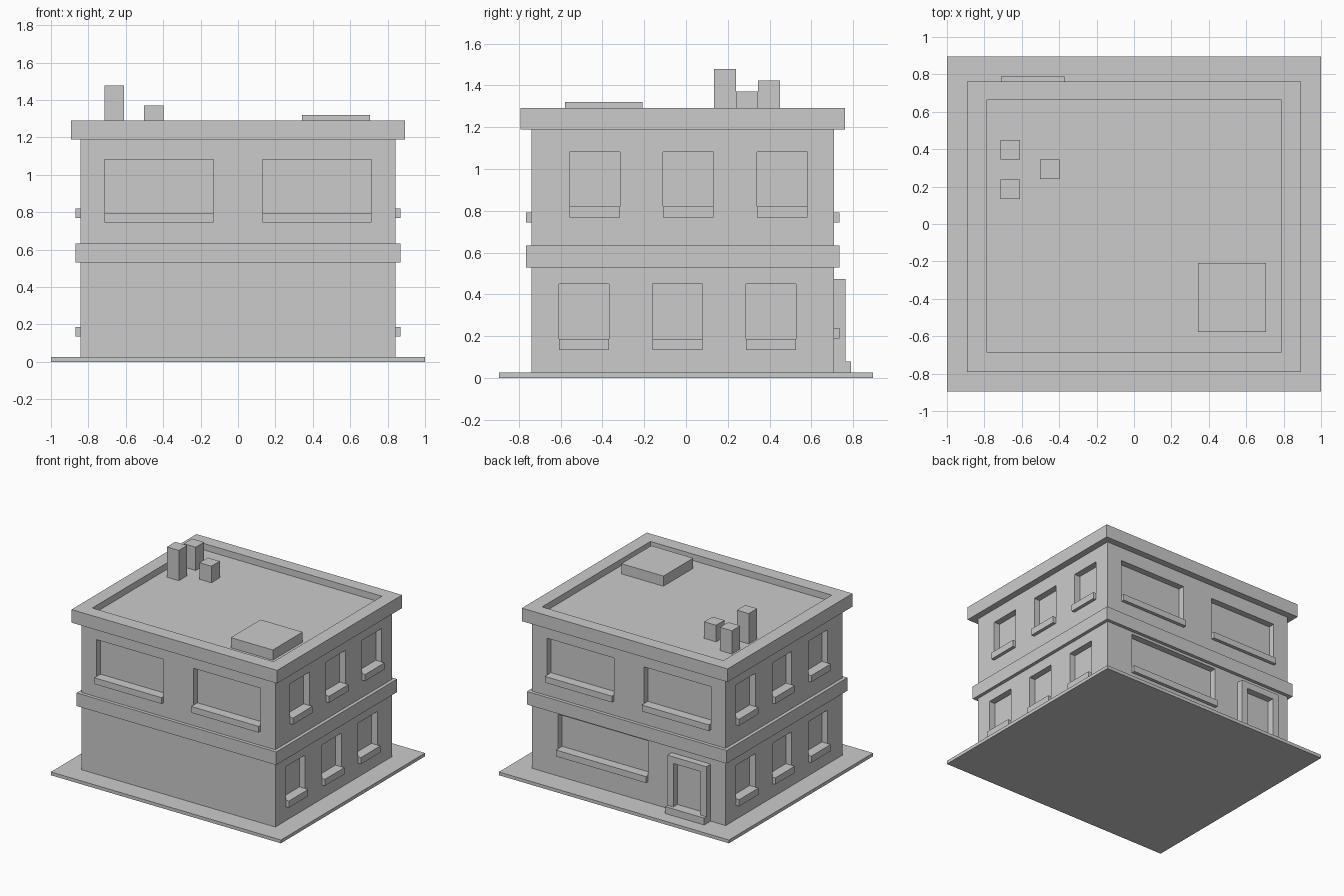
import bpy, bmesh

if "Cube" in bpy.data.objects:
    bpy.data.objects.remove(bpy.data.objects["Cube"])

YC = -0.015                      # building centre in y
WX, WY = 0.842, 0.724            # wall half sizes
DEPTH, LIP = 0.05, 0.026         # window recess and sill overhang


def boxes(name, ranges):
    """One object made of axis-aligned boxes (x0, x1, y0, y1, z0, z1)."""
    bm = bmesh.new()
    for x0, x1, y0, y1, z0, z1 in ranges:
        vs = bmesh.ops.create_cube(bm, size=1)["verts"]
        for v in vs:
            v.co = (x1 if v.co.x > 0 else x0,
                    y1 if v.co.y > 0 else y0,
                    z1 if v.co.z > 0 else z0)
    me = bpy.data.meshes.new(name)
    bm.to_mesh(me)
    bm.free()
    ob = bpy.data.objects.new(name, me)
    bpy.context.collection.objects.link(ob)
    return ob


def slab(hx, hy, z0, z1):
    return (-hx, hx, YC - hy, YC + hy, z0, z1)


def cut(ob, ranges):
    """Subtract boxes from an object and remove the cutter."""
    cutter = boxes("cutter", ranges)
    cutter.hide_render = True
    mod = ob.modifiers.new("cut", "BOOLEAN")
    mod.operation = "DIFFERENCE"
    mod.solver = "EXACT"
    mod.object = cutter
    bpy.context.view_layer.objects.active = ob
    bpy.ops.object.modifier_apply(modifier=mod.name)
    bpy.data.objects.remove(cutter)


def on_wall(side, a, b, inner, outer, z0, z1):
    """Box on a wall: a..b along it, inner/outer measured from its face."""
    if side in ("left", "right"):
        s = 1 if side == "right" else -1
        x = sorted((s * (WX - inner), s * (WX + outer)))
        return (*x, a, b, z0, z1)
    s = 1 if side == "back" else -1
    y = sorted((YC + s * (WY - inner), YC + s * (WY + outer)))
    return (a, b, *y, z0, z1)


# Windows: side, start, end, sill bottom, sill top, window top
windows = []
for side in ("front", "back"):
    for a, b in ((-0.713, -0.13), (0.13, 0.713)):
        windows.append((side, a, b, 0.744, 0.793, 1.083))
windows.append(("back", -0.165, 0.615, 0.19, 0.24, 0.51))
upper_y = (-0.556, -0.109, 0.34)
lower_y = (-0.608, -0.16, 0.287)
for side in ("left", "right"):
    for y in upper_y:
        windows.append((side, y, y + 0.24, 0.768, 0.82, 1.082))
    for y in (lower_y if side == "right" else upper_y):
        windows.append((side, y, y + 0.24, 0.135, 0.187, 0.45))

# Ground slab and walls with recessed windows
boxes("base_slab", [(-1, 1, -0.895, 0.895, 0, 0.026)])
walls = boxes("walls", [slab(WX, WY, 0.026, 1.2)])
cut(walls, [on_wall(s, a, b, DEPTH, 0.1, (z0 + z1) / 2, zt)
            for s, a, b, z0, z1, zt in windows])
boxes("window_sills", [on_wall(s, a, b, DEPTH, LIP, z0, z1)
                       for s, a, b, z0, z1, zt in windows])

# Band between floors and roof with sunken deck
boxes("floor_band", [slab(0.868, 0.75, 0.53, 0.633)])
roof = boxes("roof_parapet", [slab(0.894, 0.776, 1.188, 1.291)])
cut(roof, [(-0.788, 0.788, -0.684, 0.662, 1.24, 1.4)])

# Back door frame and step
frame = boxes("door_frame", [on_wall("back", -0.711, -0.372, 0, 0.053, 0.026, 0.474)])
cut(frame, [on_wall("back", -0.66, -0.423, 0.05, 0.1, 0, 0.422)])
boxes("door_step", [on_wall("back", -0.711, -0.372, 0, 0.08, 0.026, 0.08)])

# Roof hatch and chimneys
boxes("roof_hatch", [(0.342, 0.707, -0.578, -0.208, 1.23, 1.32)])
for i, (x, y, top) in enumerate(((-0.661, 0.187, 1.478),
                                 (-0.661, 0.397, 1.423),
                                 (-0.451, 0.292, 1.37))):
    boxes(f"chimney_{i + 1}", [(x - .052, x + .052, y - .052, y + .052, 1.23, top)])
